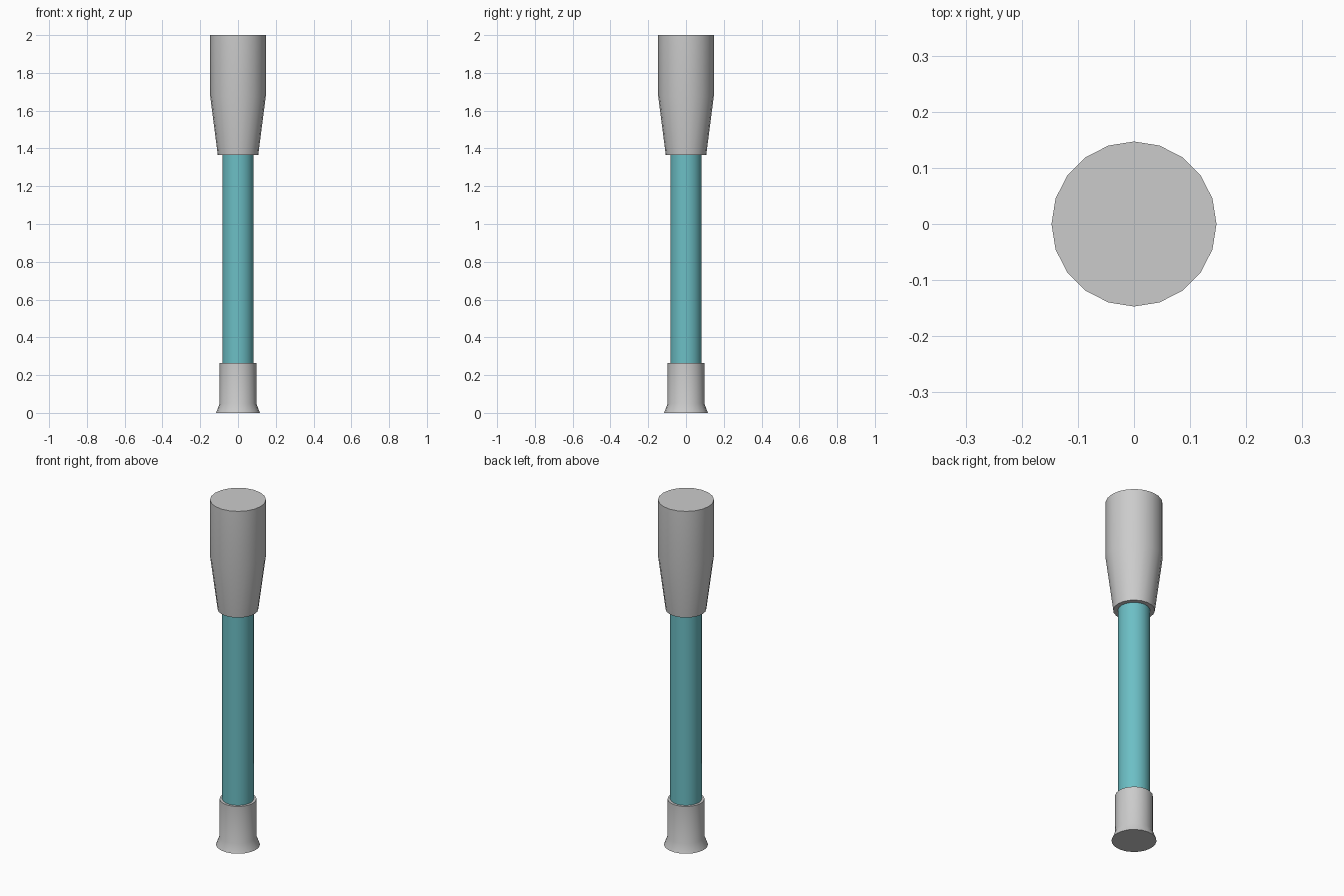
import bpy, bmesh, math

if "Cube" in bpy.data.objects:
    bpy.data.objects.remove(bpy.data.objects["Cube"])

SIDES = 20


def turned(name, profile, material=None):
    """Closed lathe from (radius, z) points listed bottom to top."""
    bm = bmesh.new()
    rings = []
    for r, z in profile:
        rings.append([bm.verts.new((r * math.cos(2 * math.pi * i / SIDES),
                                    r * math.sin(2 * math.pi * i / SIDES), z))
                      for i in range(SIDES)])
    for low, high in zip(rings, rings[1:]):
        for i in range(SIDES):
            j = (i + 1) % SIDES
            bm.faces.new((low[i], low[j], high[j], high[i]))
    bm.faces.new(rings[0][::-1])
    bm.faces.new(rings[-1])
    mesh = bpy.data.meshes.new(name)
    bm.to_mesh(mesh)
    bm.free()
    obj = bpy.data.objects.new(name, mesh)
    bpy.context.collection.objects.link(obj)
    if material:
        mesh.materials.append(material)
    bpy.ops.object.select_all(action='DESELECT')
    obj.select_set(True)
    bpy.context.view_layer.objects.active = obj
    bpy.ops.object.shade_smooth_by_angle(angle=math.radians(30))
    return obj


teal = bpy.data.materials.new("teal")
teal.diffuse_color = (0.15, 0.52, 0.56, 1)
teal.use_nodes = True
teal.node_tree.nodes["Principled BSDF"].inputs["Base Color"].default_value = teal.diffuse_color

# Flared foot collar
turned("foot_collar", [(0.116, 0), (0.097, 0.05), (0.097, 0.265)])
# Coloured shaft, seated a little inside both ends
turned("shaft", [(0.083, 0.22), (0.083, 1.41)], teal)
# Tapered head
turned("head", [(0.107, 1.365), (0.147, 1.675), (0.147, 2.0)])
